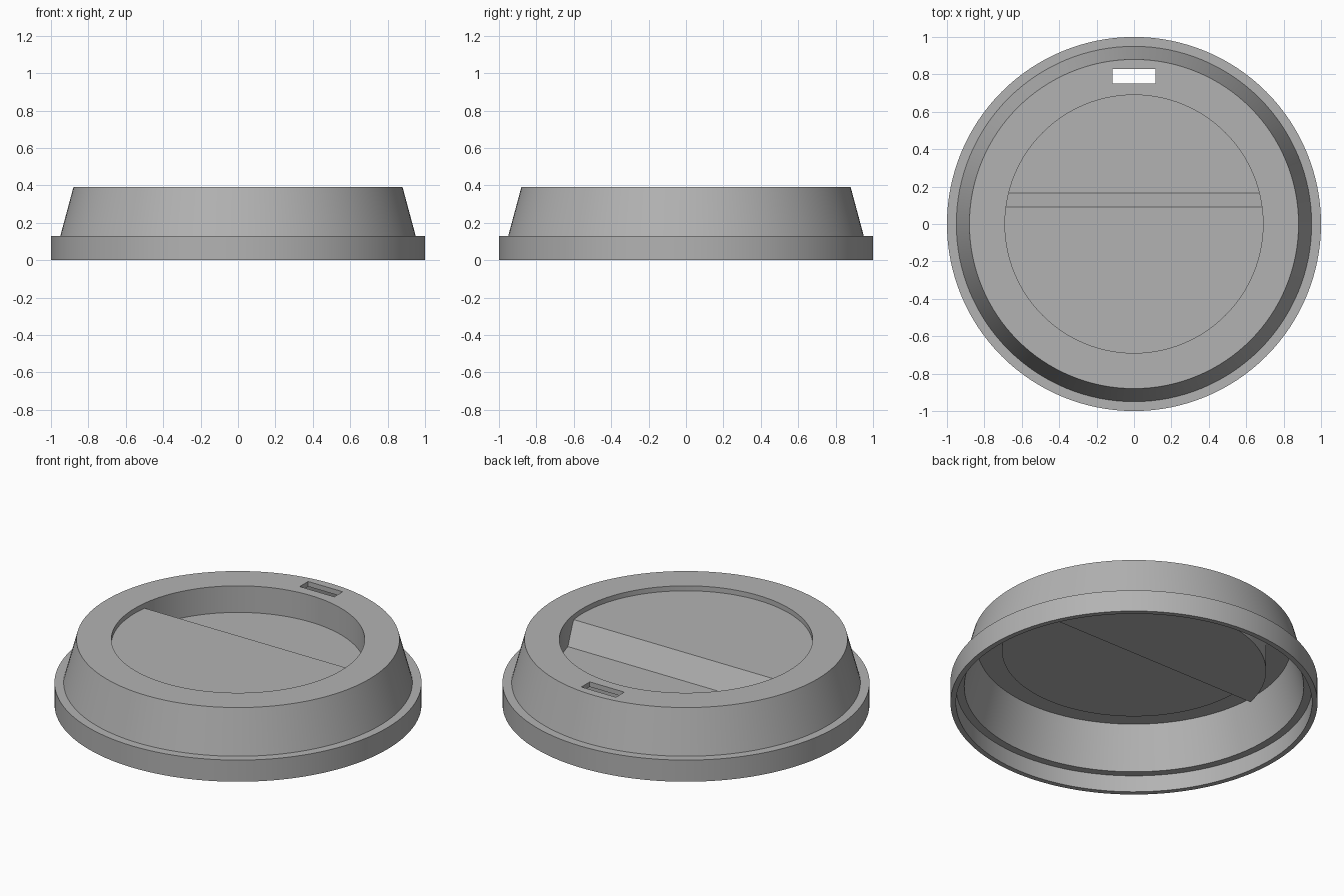
import bpy
import bmesh
import math

if "Cube" in bpy.data.objects:
    bpy.data.objects.remove(bpy.data.objects["Cube"])

SEG = 128       # sides of every round part
T = 0.03        # wall thickness

grey = bpy.data.materials.new("light grey plastic")
grey.use_nodes = True
COLOUR = (0.45, 0.45, 0.45, 1)
grey.diffuse_color = COLOUR
grey.node_tree.nodes["Principled BSDF"].inputs["Base Color"].default_value = COLOUR


def finish(bm, name):
    bmesh.ops.recalc_face_normals(bm, faces=bm.faces)
    mesh = bpy.data.meshes.new(name)
    bm.to_mesh(mesh)
    bm.free()
    mesh.materials.append(grey)
    obj = bpy.data.objects.new(name, mesh)
    bpy.context.collection.objects.link(obj)
    return obj


def turned_solid(name, profile):
    """Solid of revolution from (radius, height) points, bottom to top."""
    bm = bmesh.new()
    rings = []
    for r, z in profile:
        angles = [2 * math.pi * i / SEG for i in range(SEG)]
        rings.append([bm.verts.new((r * math.cos(a), r * math.sin(a), z)) for a in angles])
    for low, high in zip(rings, rings[1:]):
        for i in range(SEG):
            j = (i + 1) % SEG
            bm.faces.new((low[i], low[j], high[j], high[i]))
    bm.faces.new(rings[0])
    bm.faces.new(rings[-1])
    return finish(bm, name)


def stepped_plug(name, radius, high, low, y0, y1):
    """Cylinder whose floor drops from high to low between y0 and y1."""
    bm = bmesh.new()
    bmesh.ops.create_cone(bm, cap_ends=True, segments=SEG, radius1=radius,
                          radius2=radius, depth=1)
    for y in (y0, y1):
        bmesh.ops.bisect_plane(bm, geom=bm.verts[:] + bm.edges[:] + bm.faces[:],
                               plane_co=(0, y, 0), plane_no=(0, 1, 0))
    for v in bm.verts:
        if v.co.z > 0:
            v.co.z = 0.6
        else:
            t = min(1, max(0, (v.co.y - y0) / (y1 - y0)))
            v.co.z = high + (low - high) * t
    return finish(bm, name)


def cut(target, cutter):
    bpy.context.view_layer.objects.active = target
    mod = target.modifiers.new("cut", "BOOLEAN")
    mod.operation = "DIFFERENCE"
    mod.solver = "EXACT"
    mod.object = cutter
    bpy.ops.object.modifier_apply(modifier=mod.name)
    bpy.data.objects.remove(cutter)


# Outer form: rim band, ledge and tapered wall
lid = turned_solid("cup_lid", [(1, 0), (1, 0.13), (0.95, 0.13), (0.88, 0.39)])

# Hollow underside, leaving the pocket shell hanging inside
cavity = turned_solid("cavity_cutter", [(1 - T, -0.1), (1 - T, 0.13 - T),
                                        (0.925, 0.13 - T), (0.857, 0.39 - T)])
cut(cavity, stepped_plug("pocket_shell", 0.69 + T, 0.36 - T, 0.23 - T, 0.073, 0.148))
cut(lid, cavity)

# Recess in the top with shallow front, ramp and deep back
cut(lid, stepped_plug("recess_cutter", 0.69, 0.36, 0.23, 0.09, 0.165))

# Drinking slot
bm = bmesh.new()
bmesh.ops.create_cube(bm, size=1)
bmesh.ops.scale(bm, vec=(0.23, 0.08, 0.2), verts=bm.verts)
bmesh.ops.translate(bm, vec=(0, 0.79, 0.39), verts=bm.verts)
cut(lid, finish(bm, "slot_cutter"))

# Smooth round walls, crisp edges
bpy.ops.object.select_all(action="DESELECT")
lid.select_set(True)
bpy.context.view_layer.objects.active = lid
bpy.ops.object.shade_smooth_by_angle(angle=math.radians(30))
